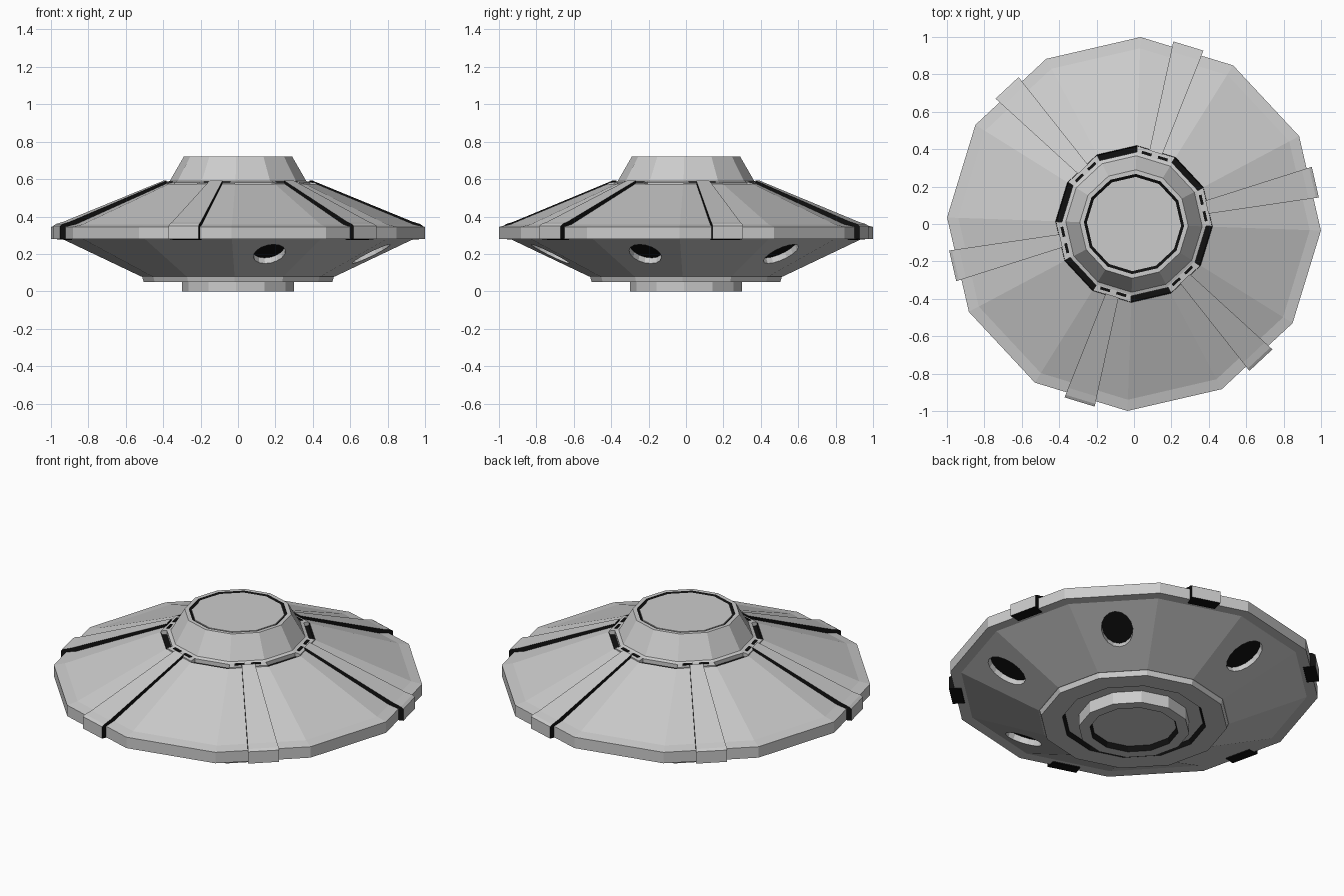
import bpy, bmesh, math
from mathutils import Matrix, Vector

if "Cube" in bpy.data.objects:
    bpy.data.objects.remove(bpy.data.objects["Cube"])

SIDES = 12
TWIST = math.radians(-2)          # corner offset of every 12-sided ring


def material(name, value):
    m = bpy.data.materials.new(name)
    m.diffuse_color = (value, value, value, 1)
    m.use_nodes = True
    m.node_tree.nodes["Principled BSDF"].inputs["Base Color"].default_value = m.diffuse_color
    return m


GREY, BLACK = material("grey", 0.8), material("black", 0.005)


def finish(name, bm):
    bmesh.ops.recalc_face_normals(bm, faces=bm.faces)
    me = bpy.data.meshes.new(name)
    bm.to_mesh(me)
    bm.free()
    me.materials.append(GREY)
    me.materials.append(BLACK)
    ob = bpy.data.objects.new(name, me)
    bpy.context.collection.objects.link(ob)
    return ob


def lathe(name, profile, dark=()):
    """Spin (radius, z) points into a capped 12-sided solid; dark = black bands."""
    bm = bmesh.new()
    rings = []
    for r, z in profile:
        rings.append([bm.verts.new((r * math.cos(TWIST + math.tau * i / SIDES),
                                    r * math.sin(TWIST + math.tau * i / SIDES), z))
                      for i in range(SIDES)])
    for k in range(len(rings) - 1):
        a, b = rings[k], rings[k + 1]
        for i in range(SIDES):
            j = (i + 1) % SIDES
            bm.faces.new((a[i], a[j], b[j], b[i])).material_index = int(k in dark)
    bm.faces.new(rings[0][::-1])
    bm.faces.new(rings[-1])
    return finish(name, bm)


def wedge(name, profile, half_width, angle, dark=(), dark_sides=False, shift=0):
    """Extrude a (radius, z) outline sideways; half_width is a function of radius."""
    bm = bmesh.new()
    left = [bm.verts.new((r, shift + half_width(r), z)) for r, z in profile]
    right = [bm.verts.new((r, shift - half_width(r), z)) for r, z in profile]
    n = len(profile)
    for i in range(n):
        j = (i + 1) % n
        bm.faces.new((left[i], left[j], right[j], right[i])).material_index = int(i in dark)
    for f in (bm.faces.new(left), bm.faces.new(right[::-1])):
        f.material_index = int(dark_sides)
    bm.transform(Matrix.Rotation(angle, 4, 'Z'))
    return finish(name, bm)


def oval(name, mat, depth):
    bm = bmesh.new()
    bmesh.ops.create_cone(bm, cap_ends=True, segments=16, radius1=1, radius2=1, depth=1)
    bm.transform(mat @ Matrix.Diagonal((0.115, 0.085, depth, 1)))
    return finish(name, bm)


# Saucer hull: underside cone, rim, upper cone and black channel round the dome
hull = lathe("hull", [(0.45, 0.08), (0.52, 0.08), (0.94, 0.28), (1.0, 0.28), (1.0, 0.345),
                      (0.94, 0.358), (0.42, 0.574), (0.415, 0.56), (0.34, 0.56)],
             dark=(6, 7))

# Cabin on top with a sunken lid
lathe("cabin", [(0.385, 0.55), (0.385, 0.583), (0.365, 0.59), (0.29, 0.72),
                (0.268, 0.72), (0.252, 0.71)], dark=(4,))
lathe("cabin_lid", [(0.252, 0.70), (0.252, 0.716)])

# Belly plate with a recess, and the hollow foot standing in it
lathe("belly_plate", [(0.45, 0.085), (0.515, 0.085), (0.505, 0.05), (0.42, 0.05),
                      (0.39, 0.05), (0.375, 0.072)], dark=(4,))
lathe("foot", [(0.30, 0.075), (0.30, 0.0), (0.24, 0.0), (0.23, 0.03)], dark=(2,))

# Oval portholes in every second underside face
slope = Vector((0.406, 0, 0.20)).normalized()
normal = Vector((slope.z, 0, -slope.x))
side = normal.cross(slope)
for k in range(6):
    spin = Matrix.Rotation(math.radians(43 + 60 * k), 4, 'Z')
    axes = Matrix((slope, side, normal)).transposed().to_4x4()

    def placed(offset):
        return spin @ Matrix.Translation(Vector((0.745, 0, 0.20)) + normal * offset) @ axes

    cutter = oval("porthole_cutter", placed(0), 0.08)
    cutter.hide_render = True
    mod = hull.modifiers.new("porthole", 'BOOLEAN')
    mod.operation, mod.solver, mod.object = 'DIFFERENCE', 'EXACT', cutter
    bpy.context.view_layer.update()
    cut = bpy.data.meshes.new_from_object(
        hull.evaluated_get(bpy.context.evaluated_depsgraph_get()))
    hull.modifiers.clear()
    hull.data = cut
    bpy.data.objects.remove(cutter)
    glass = oval(f"porthole_{k + 1}", placed(-0.036), 0.006)
    for p in glass.data.polygons:
        p.material_index = 1

# Tapered ribs on the other faces, each with a slotted clamp at the cabin
rib = [(0.40, 0.565), (0.40, 0.592), (0.94, 0.372), (0.98, 0.36), (0.995, 0.35),
       (0.995, 0.28), (0.93, 0.275), (0.90, 0.34)]
for k in range(6):
    a = math.radians(13 + 60 * k)
    wedge(f"rib_{k + 1}", rib, lambda r: 0.036 + (r - 0.4) * 0.081, a,
          dark=(0, 5, 6), dark_sides=True)
    wedge(f"clamp_{k + 1}", [(0.35, 0.55), (0.35, 0.587), (0.404, 0.58), (0.404, 0.55)],
          lambda r: r * 0.262, a)
    for s in (-1, 1):
        wedge(f"clamp_slot_{k + 1}", [(0.372, 0.57), (0.372, 0.588), (0.387, 0.586), (0.387, 0.57)],
              lambda r: 0.027, a, dark=(0, 1, 2, 3), dark_sides=True, shift=s * 0.045)
